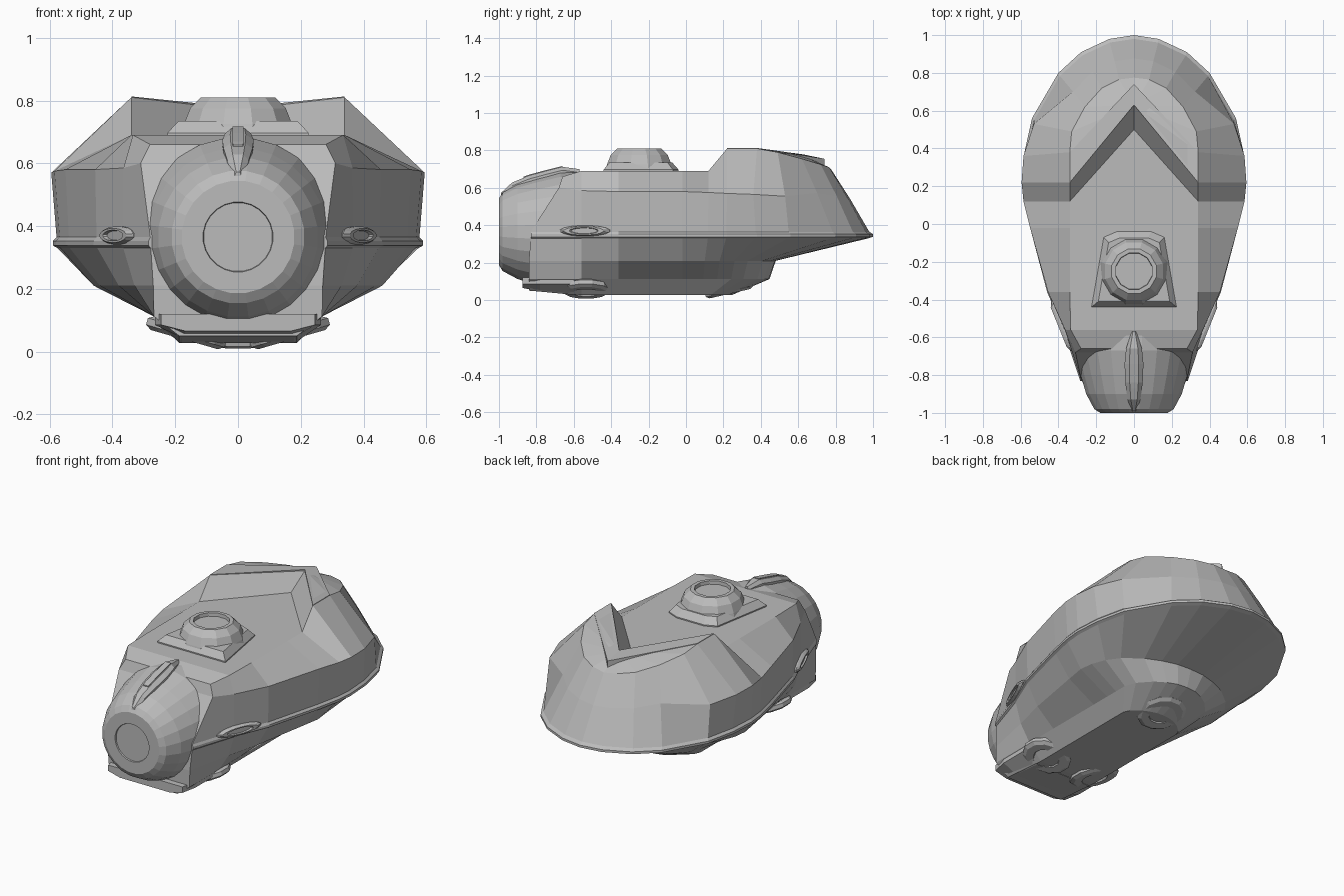
import bpy, bmesh, math
from mathutils import Matrix, Vector

if "Cube" in bpy.data.objects:
    bpy.data.objects.remove(bpy.data.objects["Cube"])

grey = bpy.data.materials.new("hull_grey")
grey.diffuse_color = (0.5, 0.5, 0.5, 1)
grey.use_nodes = True
grey.node_tree.nodes["Principled BSDF"].inputs["Base Color"].default_value = grey.diffuse_color


def make(name, verts, faces):
    me = bpy.data.meshes.new(name)
    me.from_pydata([tuple(v) for v in verts], [], faces)
    bm = bmesh.new()
    bm.from_mesh(me)
    bmesh.ops.recalc_face_normals(bm, faces=bm.faces)
    bm.to_mesh(me)
    bm.free()
    me.materials.append(grey)
    ob = bpy.data.objects.new(name, me)
    bpy.context.collection.objects.link(ob)
    return ob


def loft(name, rings):
    """Closed skin through rings of equal point count, capped at both ends."""
    n = len(rings[0])
    verts = [v for r in rings for v in r]
    faces = [(k*n + i, k*n + (i+1) % n, (k+1)*n + (i+1) % n, (k+1)*n + i)
             for k in range(len(rings) - 1) for i in range(n)]
    faces += [tuple(range(n)), tuple(range(len(verts) - n, len(verts)))]
    return make(name, verts, faces)


def lathe(name, profile, n, mat):
    """Revolve (radius, height) points round local z, then place by matrix."""
    return loft(name, [[mat @ Vector((r*math.cos(2*math.pi*(i+.5)/n),
                                      r*math.sin(2*math.pi*(i+.5)/n), h))
                        for i in range(n)] for r, h in profile])


# Main hull: columns from front right, round the stern, to front left
rim = [(.285, -.83), (.375, -.56), (.46, -.36), (.55, -.02), (.58, .12), (.59, .22),
       (.58, .38), (.54, .56), (.40, .80), (.28, .91), (.13, .98), (0, 1)]
deck = [(.28, -.66, .66), (.335, -.56, .69), (.34, -.36, .69), (.34, -.02, .69),
        (.34, .12, .69), (.34, .22, .81), (.34, .38, .81), (.33, .49, .79),
        (.26, .62, .755), (.17, .72, .725), (.08, .765, .71), (0, .775, .70)]
shoulder = [(.31, -.68, .60), (.365, -.56, .585), (.455, -.36, .58), (.55, -.02, .58),
            (.585, .12, .575), (.595, .22, .57), (.585, .36, .565), (.53, .53, .555)]
keel = [(.27, -.84), (.33, -.56), (.38, -.36), (.44, -.02), (.46, .10), (.45, .18),
        (.42, .26), (.37, .33), (.27, .41), (.18, .45), (.09, .475), (0, .48)]


def column(i):
    x, y = rim[i]
    d = Vector(deck[i])
    s = Vector(shoulder[i]) if i < 8 else d.lerp(Vector((x, y, .35)), .45)
    inset = lambda f, z: (x*f, y*f if y > 0 else y, z)
    kx, ky = keel[i]
    bx = .268 if ky < 0 else min(.268, kx*.66)
    by = ky*.93 if ky > 0 else ky
    return [d, s, inset(.98, .365), (x, y, .352), (x, y, .338), inset(.975, .33),
            (kx, ky, .21), (bx, by, .112),
            (bx*.7, by*.55 if by > 0 else by, .05 if i == 0 else .027)]


cols = [column(i) for i in range(12)]
cols += [[(-v[0], v[1], v[2]) for v in cols[i]] for i in range(10, -1, -1)]
R = len(cols[0])
verts = [v for c in cols for v in c] + [(0, .5, .69), (0, .63, .77)]
a0, a1 = len(verts) - 2, len(verts) - 1
faces = [(i*R+k, (i+1)*R+k, (i+1)*R+k+1, i*R+k+1) for i in range(22) for k in range(R-1)]
faces += [(k, k+1, 22*R+k+1, 22*R+k) for k in range(R-1)]            # front wall
faces += [(i*R, (i+1)*R, (21-i)*R, (22-i)*R) for i in range(4)]      # deck
faces += [(4*R, a0, 18*R), (4*R, 5*R, a1, a0), (18*R, 17*R, a1, a0)]  # chevron slope
faces += [(a1, i*R, (i+1)*R) for i in range(5, 17)]                  # raised stern
b = R - 1
faces += [tuple(dict.fromkeys((i*R+b, (i+1)*R+b, (21-i)*R+b, (22-i)*R+b)))
          for i in range(11)]                                        # belly
make("main_hull", verts, faces)

# Chevron plate with a thin rear lip
top = [(.34, .22, .813), (0, .63, .778), (-.34, .22, .813),
       (-.34, .38, .813), (0, .74, .755), (.34, .38, .813)]
low = [(x, y, z - .045) for x, y, z in top]
make("chevron_plate", top + low,
     [(0, 1, 4, 5), (1, 2, 3, 4), (6, 7, 10, 11), (7, 8, 9, 10)]
     + [(i, (i+1) % 6, (i+1) % 6 + 6, i + 6) for i in range(6)])

# Round nose with recessed disc
nose_mat = Matrix.Translation((0, 0, .365)) @ Matrix.Rotation(math.pi/2, 4, 'X')
lathe("nose", [(.32, .45), (.318, .67), (.285, .80), (.255, .90), (.212, .98), (.18, 1.0),
               (.112, 1.0), (.11, .992)], 24, nose_mat)

# Chin below the nose
loft("chin", [[(s*x, y, z) for s, x, z in ((1, w, .12), (1, w, .085), (1, w*.68, zb),
                                            (-1, w*.68, zb), (-1, w, .085), (-1, w, .12))]
              for y, w, zb in ((-.875, .245, .065), (-.78, .265, .045), (-.6, .265, .028))])

# Teardrop fairing on top of the nose, with a slot plate
fair = [(-.99, .012, .572), (-.93, .034, .628), (-.84, .046, .665), (-.74, .05, .692),
        (-.66, .042, .712), (-.57, .012, .70)]
loft("nose_fairing", [[(w, y, z-.06), (w, y, z-.018), (w*.5, y, z), (-w*.5, y, z),
                       (-w, y, z-.018), (-w, y, z-.06)] for y, w, z in fair])
loft("fairing_slot", [[(w, y, z-.01), (w, y, z+.005), (-w, y, z+.005), (-w, y, z-.01)]
                      for y, w, z in ((-.87, .016, .654), (-.84, .018, .665),
                                      (-.74, .018, .692), (-.66, .018, .712))])

# Hatch pad and hatch turret
pad = [(-.225, -.44), (.225, -.44), (.16, -.07), (.09, -.04), (-.09, -.04), (-.16, -.07)]
loft("hatch_pad", [[(x*f, -.25 + (y+.25)*f, z) for x, y in pad]
                   for f, z in ((1, .68), (1, .697), (.84, .735))])
lathe("hatch_turret", [(.19, .68), (.178, .725), (.158, .775), (.122, .81), (.10, .81),
                       (.098, .79)], 12, Matrix.Translation((0, -.25, 0)))

# Oval side ports and landing pads
port = [(.145, -.03), (.145, .004), (.115, .018), (.085, .018), (.075, .008)]
foot = [(.10, .05), (.135, .03), (.135, .008), (.115, -.004), (.072, -.004), (.066, .008)]
for side, s in (("right", 1), ("left", -1)):
    m = (Matrix.Translation((s*.382, -.54, .37)) @ Matrix.Rotation(-s*math.radians(22), 4, 'Z')
         @ Matrix.Rotation(s*math.pi/2, 4, 'Y') @ Matrix.Diagonal((.2, 1, 1, 1)))
    lathe(side + "_port", port, 16, m)
    m = Matrix.Translation((s*.17, -.535, .042)) @ Matrix.Rotation(-s*math.radians(16), 4, 'Y')
    lathe(side + "_landing_pad", foot, 12, m)
lathe("rear_landing_pad", foot, 12,
      Matrix.Translation((0, .235, .038)) @ Matrix.Rotation(math.radians(13), 4, 'X'))
